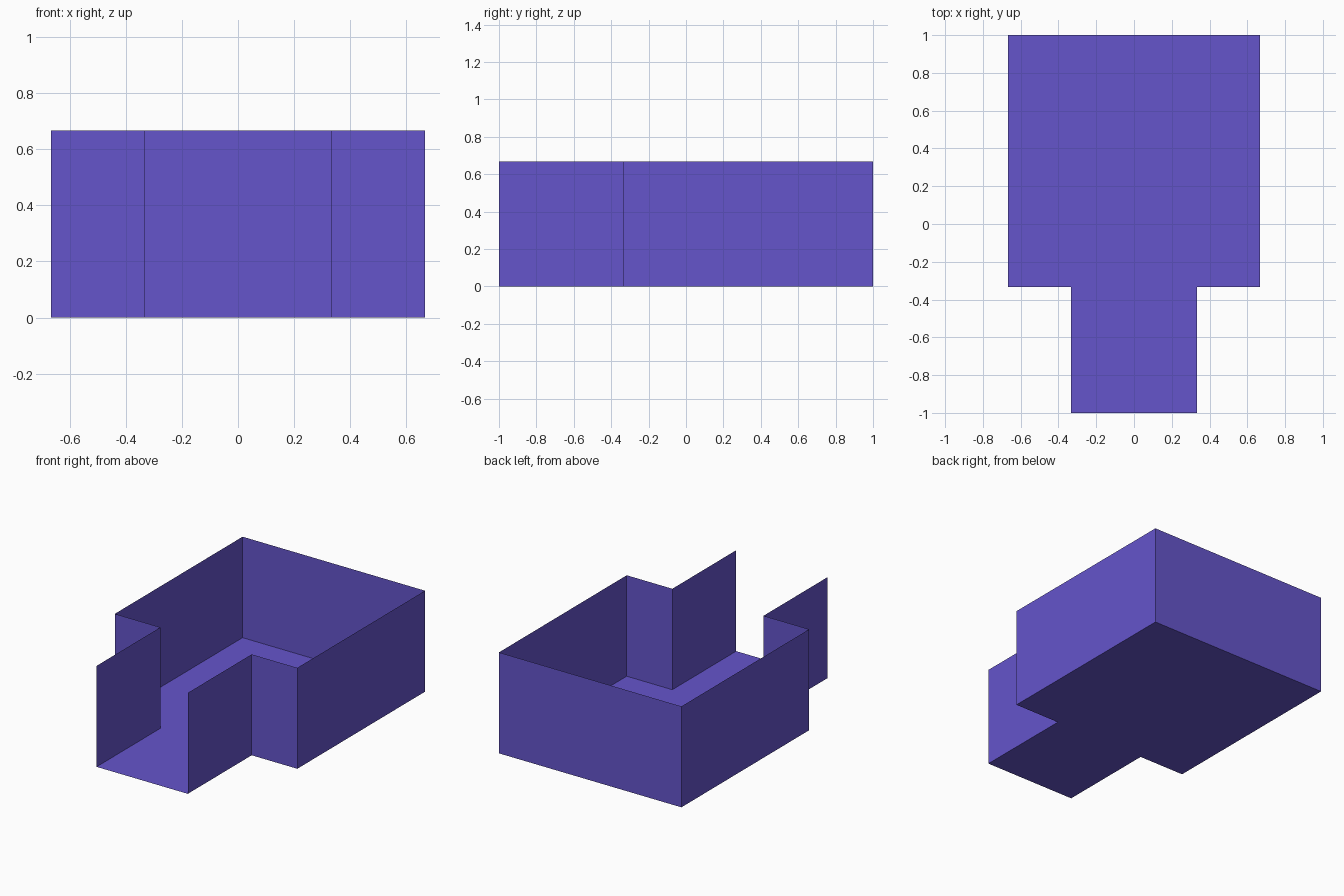
import bpy

if "Cube" in bpy.data.objects:
    bpy.data.objects.remove(bpy.data.objects["Cube"])

HEIGHT = 2 / 3
T = 1 / 3

paint = bpy.data.materials.new("violet")
paint.diffuse_color = (0.13, 0.09, 0.6, 1)
paint.use_nodes = True
paint.node_tree.nodes["Principled BSDF"].inputs["Base Color"].default_value = paint.diffuse_color


def add_mesh(name, verts, faces):
    mesh = bpy.data.meshes.new(name)
    mesh.from_pydata(verts, [], faces)
    mesh.materials.append(paint)
    obj = bpy.data.objects.new(name, mesh)
    bpy.context.collection.objects.link(obj)
    return obj


# Plan outline: right half from the doorway to the back, then mirrored
right = [(T, -1), (T, -T), (2 * T, -T), (2 * T, 1)]
outline = right + [(-x, y) for x, y in reversed(right)]
n = len(outline)

# Floor: one flat sheet covering room and entry passage
add_mesh("floor", [(x, y, 0) for x, y in outline], [range(n)])

# Walls: thin sheets facing inward, open at the front of the passage
base = [(x, y, 0) for x, y in outline]
top = [(x, y, HEIGHT) for x, y in outline]
add_mesh("walls", base + top,
         [(i, i + n, i + 1 + n, i + 1) for i in range(n - 1)])
